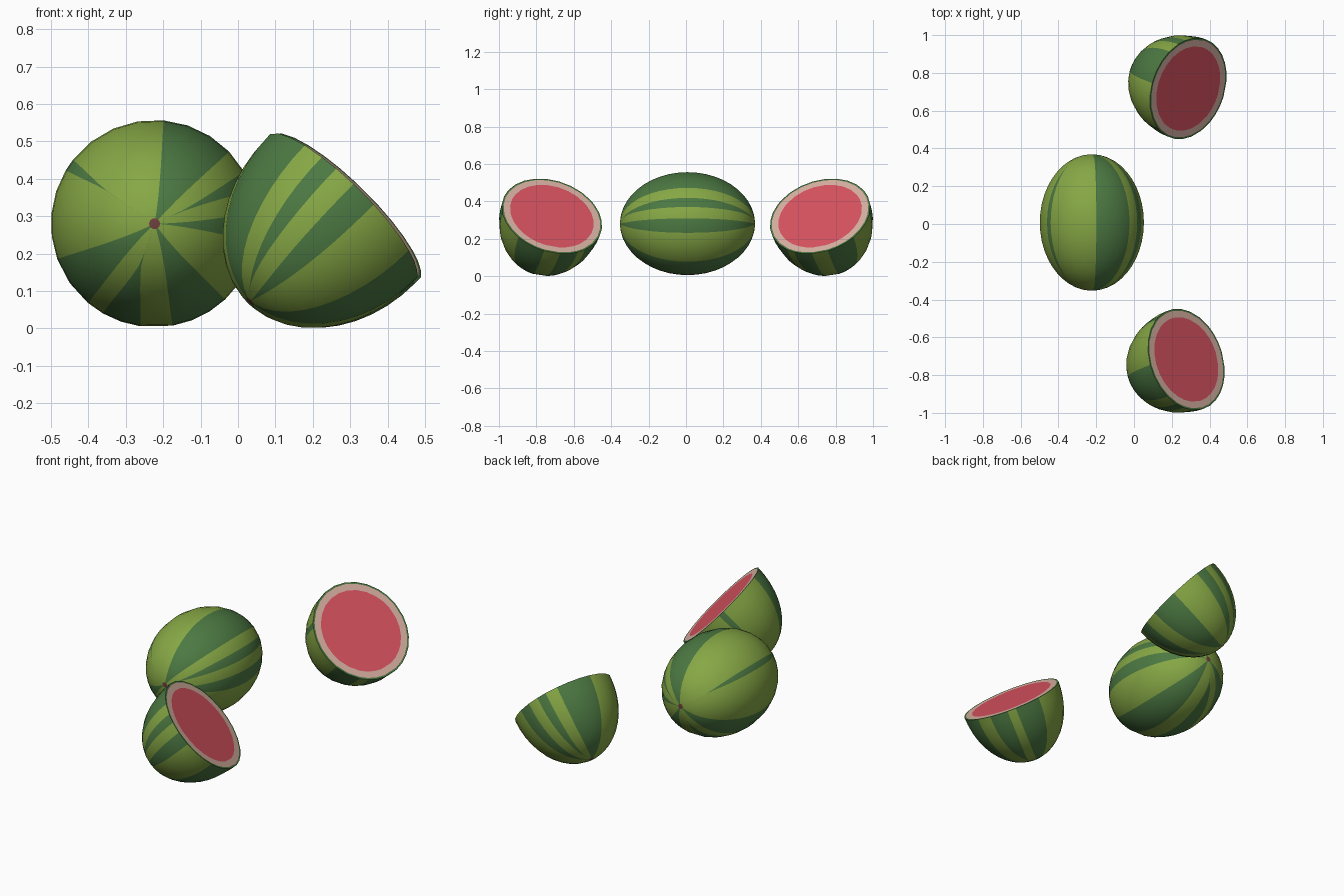
import bpy, bmesh, math
from mathutils import Vector

if "Cube" in bpy.data.objects:
    bpy.data.objects.remove(bpy.data.objects["Cube"])

R, L = 0.277, 0.361          # melon radius and half length


def mat(name, rgb):
    m = bpy.data.materials.new(name)
    m.diffuse_color = (*rgb, 1)
    m.use_nodes = True
    m.node_tree.nodes["Principled BSDF"].inputs["Base Color"].default_value = m.diffuse_color
    return m


LIGHT = mat("light_green_rind", (0.24, 0.39, 0.06))
DARK = mat("dark_green_stripe", (0.072, 0.19, 0.055))
STEM = mat("brown_stem_scar", (0.16, 0.05, 0.05))
PITH = mat("pale_pink_pith", (0.68, 0.43, 0.36))
PULP = mat("red_pulp", (0.68, 0.085, 0.115))

# Stripes: start angle, end angle, reach towards the poles (1 = full length)
STRIPES = [(-120, -98, 0.75), (-80, -47, 1.3), (-10, 6, 1.1), (19, 30, 0.85),
           (44, 85, 1.6), (142, 149, 0.6), (200, 230, 1.3)]


def columns(t):
    """Column angles at latitude fraction t, with the material of each span."""
    edges = []
    for a, b, reach in STRIPES:
        half = (b - a) / 2 * max(0.02, 1 - (abs(t) / reach) ** 3)
        edges.append(((a + b) / 2 - half, (a + b) / 2 + half))
    angles, mats = [], []
    for i, (a, b) in enumerate(edges):
        nxt = edges[(i + 1) % len(edges)][0] + (360 if i + 1 == len(edges) else 0)
        a0, b0, _ = STRIPES[i]
        n0 = STRIPES[(i + 1) % len(STRIPES)][0] + (360 if i + 1 == len(STRIPES) else 0)
        for lo, hi, width, m in ((a, b, b0 - a0, 1), (b, nxt, n0 - b0, 0)):
            k = max(1, round(width / 13))
            angles += [math.radians(lo + (hi - lo) * j / k) for j in range(k)]
            mats += [m] * k
    return angles, mats


def finish(bm, name, materials, smooth):
    bmesh.ops.recalc_face_normals(bm, faces=bm.faces)
    me = bpy.data.meshes.new(name)
    bm.to_mesh(me)
    bm.free()
    for m in materials:
        me.materials.append(m)
    for p in me.polygons:
        p.use_smooth = smooth
    ob = bpy.data.objects.new(name, me)
    bpy.context.collection.objects.link(ob)
    return ob


def rind(name, centre, e1, e2, axis, lats):
    bm = bmesh.new()
    rings = []
    for lat in lats:
        c, s = math.cos(math.radians(lat)), math.sin(math.radians(lat))
        angles, mats = columns(lat / 90)
        rings.append([bm.verts.new(centre + axis * L * s + R * c * (e1 * math.cos(a) + e2 * math.sin(a)))
                      for a in angles])
    n = len(mats)
    for lo, hi in zip(rings, rings[1:]):
        for j in range(n):
            f = bm.faces.new((lo[j], lo[(j + 1) % n], hi[(j + 1) % n], hi[j]))
            f.material_index = mats[j]
    # stem scars close the poles
    for ring, lat in ((rings[0], lats[0]), (rings[-1], lats[-1])):
        if abs(lat) > 80:
            tip = bm.verts.new(centre + axis * L * math.copysign(1, lat))
            for j in range(n):
                bm.faces.new((ring[j], ring[(j + 1) % n], tip)).material_index = 2
    return finish(bm, name, (LIGHT, DARK, STEM), True)


def cut_face(name, centre, e1, e2):
    """Flat disc: thin green skin, pale pith, red pulp."""
    bm = bmesh.new()
    angles, _ = columns(0)
    n = len(angles)
    rings = [[bm.verts.new(centre + R * k * (e1 * math.cos(a) + e2 * math.sin(a))) for a in angles]
             for k in (1, 0.965, 0.835)]
    for i in range(2):
        for j in range(n):
            k = (j + 1) % n
            bm.faces.new((rings[i][j], rings[i][k], rings[i + 1][k], rings[i + 1][j])).material_index = i
    bm.faces.new(rings[2]).material_index = 2
    ob = finish(bm, name, (DARK, PITH, PULP), False)
    # cut face looks away from the rind
    me = ob.data
    if me.polygons[0].normal.z < 0:
        me.flip_normals()


# Whole melon lying along y
full = [-87] + [-80 + 8 * i for i in range(21)] + [87]
rind("whole_melon", Vector((-0.223, 0.008, 0.28)), Vector((1, 0, 0)), Vector((0, 0, 1)),
     Vector((0, -1, 0)), full)

# Two cut halves, mirrored front to back
half = [0, 8, 16, 24, 32, 40, 48, 56, 64, 72, 80, 87]
for side, sy, cx in (("front", 1, 0.277), ("back", -1, 0.287)):
    n = Vector((0.68, 0.25, 0.69)).normalized()
    u = (Vector((0, 0, 1)) - n * n.z).normalized()
    v = n.cross(u)

    def rim(deg):
        d = u * math.cos(math.radians(deg)) + v * math.sin(math.radians(deg))
        return Vector((d.x, d.y * sy, d.z))

    centre = Vector((cx, -0.717 * sy, 0.321))
    e1, e2 = rim(77), rim(-13)
    rind(side + "_half_rind", centre, e1, e2, -Vector((n.x, n.y * sy, n.z)), half)
    cut_face(side + "_half_flesh", centre, e1, e2)
